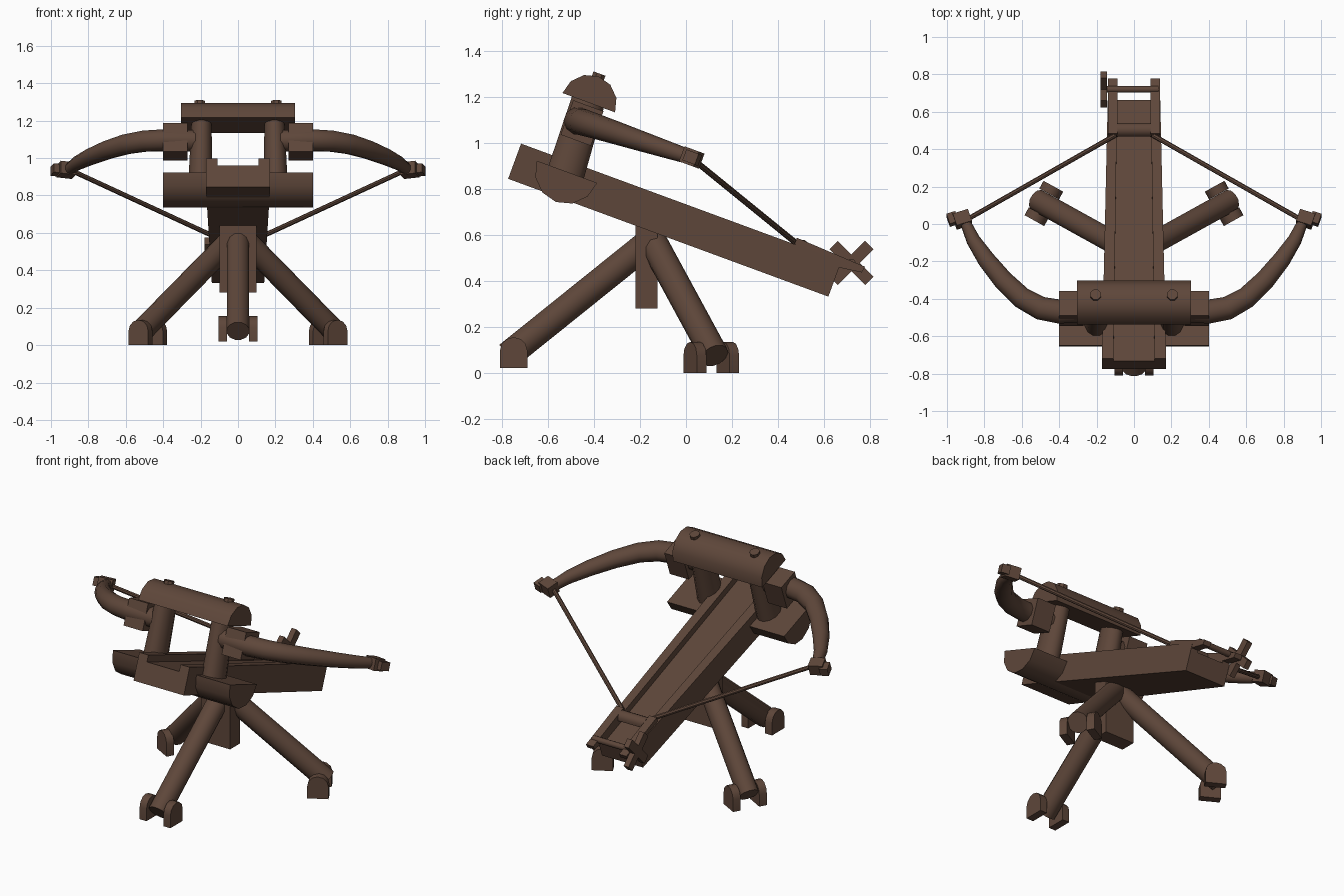
import bpy, bmesh, math
from mathutils import Vector, Matrix

if "Cube" in bpy.data.objects:
    bpy.data.objects.remove(bpy.data.objects["Cube"])

wood = bpy.data.materials.new("dark brown wood")
wood.diffuse_color = (0.112, 0.062, 0.042, 1)
wood.use_nodes = True
wood.node_tree.nodes["Principled BSDF"].inputs["Base Color"].default_value = wood.diffuse_color
TILT = Matrix.Rotation(math.radians(-20.2), 4, 'X')   # stock frame: x, along, up
I = Matrix.Identity(4)


def loft(name, rings, mat=I, smooth=True):
    """Skin a list of equal-length point rings and cap both ends."""
    bm = bmesh.new()
    vs = [[bm.verts.new(mat @ Vector(p)) for p in r] for r in rings]
    n = len(rings[0])
    for r0, r1 in zip(vs, vs[1:]):
        for i in range(n):
            bm.faces.new((r0[i], r0[(i + 1) % n], r1[(i + 1) % n], r1[i]))
    bm.faces.new(vs[0])
    bm.faces.new(vs[-1])
    bmesh.ops.recalc_face_normals(bm, faces=bm.faces)
    me = bpy.data.meshes.new(name)
    bm.to_mesh(me)
    bm.free()
    me.materials.append(wood)
    ob = bpy.data.objects.new(name, me)
    bpy.context.collection.objects.link(ob)
    if smooth:
        bpy.context.view_layer.objects.active = ob
        bpy.ops.object.select_all(action='DESELECT')
        ob.select_set(True)
        bpy.ops.object.shade_smooth_by_angle(angle=math.radians(40))
    return ob


def box(name, c, s, mat=I, rot=I):
    m = mat @ Matrix.Translation(c) @ rot
    x, y, z = (v / 2 for v in s)
    return loft(name, [[(-x, -y, k), (x, -y, k), (x, y, k), (-x, y, k)] for k in (-z, z)], m, False)


def prism(name, prof, x0, x1, mat=I):
    """Extrude a (y, z) profile along x."""
    return loft(name, [[(x, p[0], p[1]) for p in prof] for x in (x0, x1)], mat)


def tube(name, pts, radii, n=12, mat=I):
    """Tube through points; radii are (sideways, upward)."""
    pts = [Vector(p) for p in pts]
    rings = []
    for i, p in enumerate(pts):
        d = (pts[min(i + 1, len(pts) - 1)] - pts[max(i - 1, 0)]).normalized()
        ref = Vector((0, 0, 1)) if abs(d.z) < 0.95 else Vector((0, 1, 0))
        side = d.cross(ref).normalized()
        up = side.cross(d)
        a, b = radii[i]
        rings.append([p + side * a * math.cos(t) + up * b * math.sin(t)
                      for t in ((k + 0.5) * math.tau / n for k in range(n))])
    return loft(name, rings, mat)


def arc(cy, cz, r, a0, a1, n=6):
    return [(cy + r * math.cos(math.radians(a0 + (a1 - a0) * i / n)),
             cz + r * math.sin(math.radians(a0 + (a1 - a0) * i / n))) for i in range(n + 1)]


def local(x, y, h):
    """World x, y at height h above the stock frame, in stock coordinates."""
    c, s = math.cos(math.radians(20.2)), math.sin(math.radians(20.2))
    return Vector((x, (y - s * h) / c, h))


# grooved stock, narrowing to the rear
def channel(a, w, g):
    lo, hi, fl = 0.525, 0.688, 0.648
    return [(-w, a, lo), (w, a, lo), (w, a, hi), (g, a, hi), (g, a, fl), (-g, a, fl), (-g, a, hi), (-w, a, hi)]


loft("stock", [channel(-1.018, 0.172, 0.11), channel(0.467, 0.14, 0.09)], TILT, False)

# lower and upper half-round crossbars
prism("lower_crossbar", arc(-0.788, 0.642, 0.14, 180, 360), -0.4, 0.4, TILT)
prism("upper_crossbar", arc(-0.803, 0.957, 0.122, 0, 180), -0.305, 0.305, TILT)

# bow arm path: x, y, height, half thickness sideways, half thickness upward
ARM = [(0.2, -0.46, 0.866, 0.06, 0.06), (0.4, -0.468, 0.866, 0.065, 0.06), (0.5, -0.45, 0.868, 0.063, 0.058),
       (0.6, -0.395, 0.871, 0.058, 0.055), (0.7, -0.3, 0.875, 0.054, 0.05), (0.79, -0.19, 0.879, 0.048, 0.044),
       (0.86, -0.085, 0.883, 0.038, 0.038), (0.905, 0.015, 0.887, 0.028, 0.032)]

for s, side in ((-1, "left"), (1, "right")):
    # pillars, bolts and bow sleeves
    tube("pillar_" + side, [(s * 0.202, -0.79, 0.62), (s * 0.195, -0.808, 0.965)],
         [(0.066, 0.085), (0.056, 0.076)], 12, TILT)
    tube("bolt_" + side, [(s * 0.205, -0.803, 1.04), (s * 0.205, -0.803, 1.092)], [(0.03, 0.03)] * 2, 8, TILT)
    box("bow_sleeve_" + side, (s * 0.335, -0.80, 0.864), (0.13, 0.14, 0.16), TILT)
    # curved bow arm
    tube("bow_arm_" + side, [local(s * x, y, h) for x, y, h, _, _ in ARM],
         [(a, b) for *_, a, b in ARM], 10, TILT)
    # tip knob
    r = Matrix.Rotation(math.radians(-18 * s), 4, 'Z')
    box("tip_knob_" + side, local(s * 0.918, 0.025, 0.888), (0.085, 0.07, 0.07), TILT, r)
    box("tip_end_" + side, local(s * 0.97, 0.027, 0.888), (0.05, 0.06, 0.05), TILT, r)
    # bow string
    tube("string_" + side, [local(s * 0.9, 0.02, 0.887), local(s * 0.1, 0.475, 0.697)],
         [(0.013, 0.013)] * 2, 8, TILT)
    # rear cheek of the winch
    prism("winch_cheek_" + side, [(0.25, 0.67), (0.25, 0.718), (0.572, 0.702), (0.567, 0.674), (0.467, 0.66)],
          s * 0.088, s * 0.138, TILT)

# string catch and winch
prism("string_catch", arc(0.285, 0.682, 0.038, 0, 180), -0.09, 0.09, TILT)
tube("winch_axle", [(-0.17, 0.72, 0.478), (0.13, 0.72, 0.478)], [(0.018, 0.018)] * 2, 10)
for ang in (45, -45):
    box("winch_handle", (-0.162, 0.72, 0.478), (0.034, 0.22, 0.052), I,
        Matrix.Rotation(math.radians(ang), 4, 'X'))

# centre post under the stock
box("centre_post", (0, -0.172, 0.46), (0.2, 0.095, 0.36))

# three legs, each with a pair of round-topped foot pads
LEGS = (("front", (0, -0.14, 0.585), (0, -0.775, 0.075), (0, -0.75), 0.02),
        ("rear_left", (0, -0.16, 0.6), (-0.515, 0.125, 0.075), (-0.482, 0.11), 0.0),
        ("rear_right", (0, -0.16, 0.6), (0.515, 0.125, 0.075), (0.482, 0.11), 0.0))
for name, top, end, foot, z in LEGS:
    tube("leg_" + name, [top, end], [(0.062, 0.062)] * 2, 12)
    yaw = math.atan2(end[1] - top[1], end[0] - top[0]) - math.pi / 2
    m = Matrix.Translation((foot[0], foot[1], z)) @ Matrix.Rotation(yaw, 4, 'Z')
    pad = [(-0.06, 0), (0.06, 0)] + arc(0, 0.075, 0.06, 0, 180)
    for s in (-1, 1):
        prism("foot_pad_" + name, pad, s * 0.058, s * 0.105, m)
